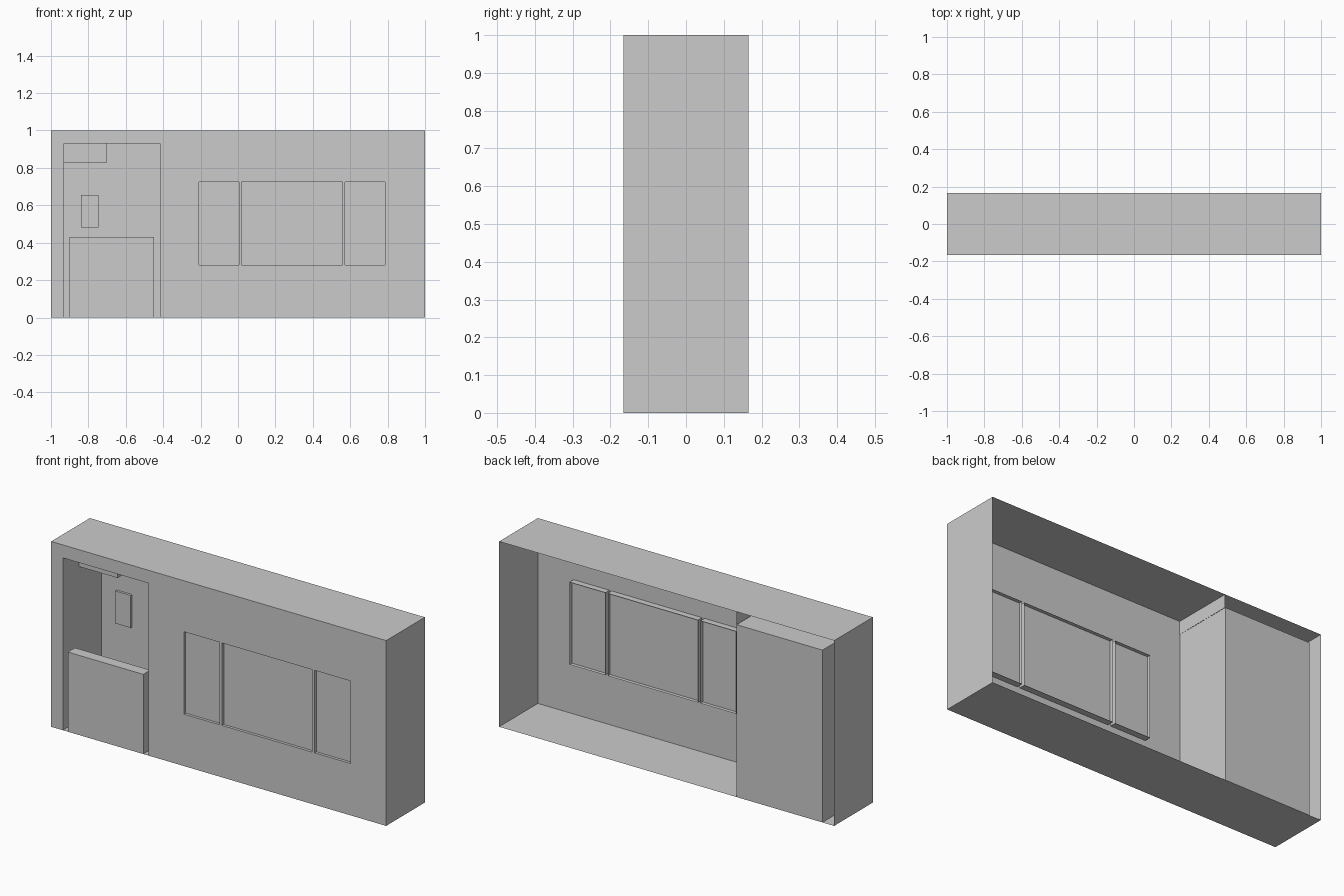
import bpy, bmesh

if "Cube" in bpy.data.objects:
    bpy.data.objects.remove(bpy.data.objects["Cube"])

D = 0.165            # half depth
F, B = -D, D         # front and back planes


def make(name, bm):
    bmesh.ops.remove_doubles(bm, verts=bm.verts, dist=1e-5)
    me = bpy.data.meshes.new(name)
    bm.to_mesh(me)
    bm.free()
    ob = bpy.data.objects.new(name, me)
    bpy.context.collection.objects.link(ob)
    return ob


def box(name, x, y, z, skip=""):
    """Box sheet from ranges; skip leaves out sides: l r f b d u."""
    bm = bmesh.new()
    v = [bm.verts.new((x[i], y[j], z[k]))
         for i in (0, 1) for j in (0, 1) for k in (0, 1)]
    sides = {"l": (0, 1, 3, 2), "r": (4, 6, 7, 5), "f": (0, 4, 5, 1),
             "b": (2, 3, 7, 6), "d": (0, 2, 6, 4), "u": (1, 5, 7, 3)}
    for key, ids in sides.items():
        if key not in skip:
            bm.faces.new([v[i] for i in ids])
    return make(name, bm)


# Openings as (x range, z range)
door = ((-0.93, -0.418), (0.0, 0.93))
win_z = (0.28, 0.725)
windows = [((-0.208, 0.005), win_z), ((0.02, 0.558), win_z), ((0.573, 0.787), win_z)]

# Front wall: grid of cells with the openings left out
holes = [door] + windows
xs = sorted({-1.0, 1.0, *(c for h in holes for c in h[0])})
zs = sorted({0.0, 1.0, *(c for h in holes for c in h[1])})
bm = bmesh.new()
for x0, x1 in zip(xs, xs[1:]):
    for z0, z1 in zip(zs, zs[1:]):
        cx, cz = (x0 + x1) / 2, (z0 + z1) / 2
        if any(h[0][0] < cx < h[0][1] and h[1][0] < cz < h[1][1] for h in holes):
            continue
        bm.faces.new([bm.verts.new(p) for p in
                      ((x0, F, z0), (x1, F, z0), (x1, F, z1), (x0, F, z1))])
make("front_wall", bm)

# Outer shell, open at the back
box("outer_shell", (-1, 1), (F, B), (0, 1), skip="fb")

# Entrance alcove reaching the back, with its side wall carried up to the roof
alcove = box("alcove", door[0], (F, B), door[1], skip="fd")
alcove.data.flip_normals()
box("partition_top", (door[0][1], door[0][1] + 0.001), (F, B), (0.93, 1), skip="lfbdu")

# Window sleeves with panes set inside
for i, (x, z) in enumerate(windows):
    sleeve = box(f"window_sleeve_{i + 1}", x, (F, -0.13), z, skip="fb")
    sleeve.data.flip_normals()
    box(f"window_pane_{i + 1}", x, (-0.15, -0.149), z, skip="lrbdu")

# Alcove fittings
box("counter", (-0.9, -0.45), (F, -0.105), (0, 0.43))
box("overhead_box", (-0.93, -0.70), (-0.026, B), (0.83, 0.93), skip="lbu")
box("wall_panel", (-0.84, -0.747), (0.152, B), (0.48, 0.655), skip="b")
